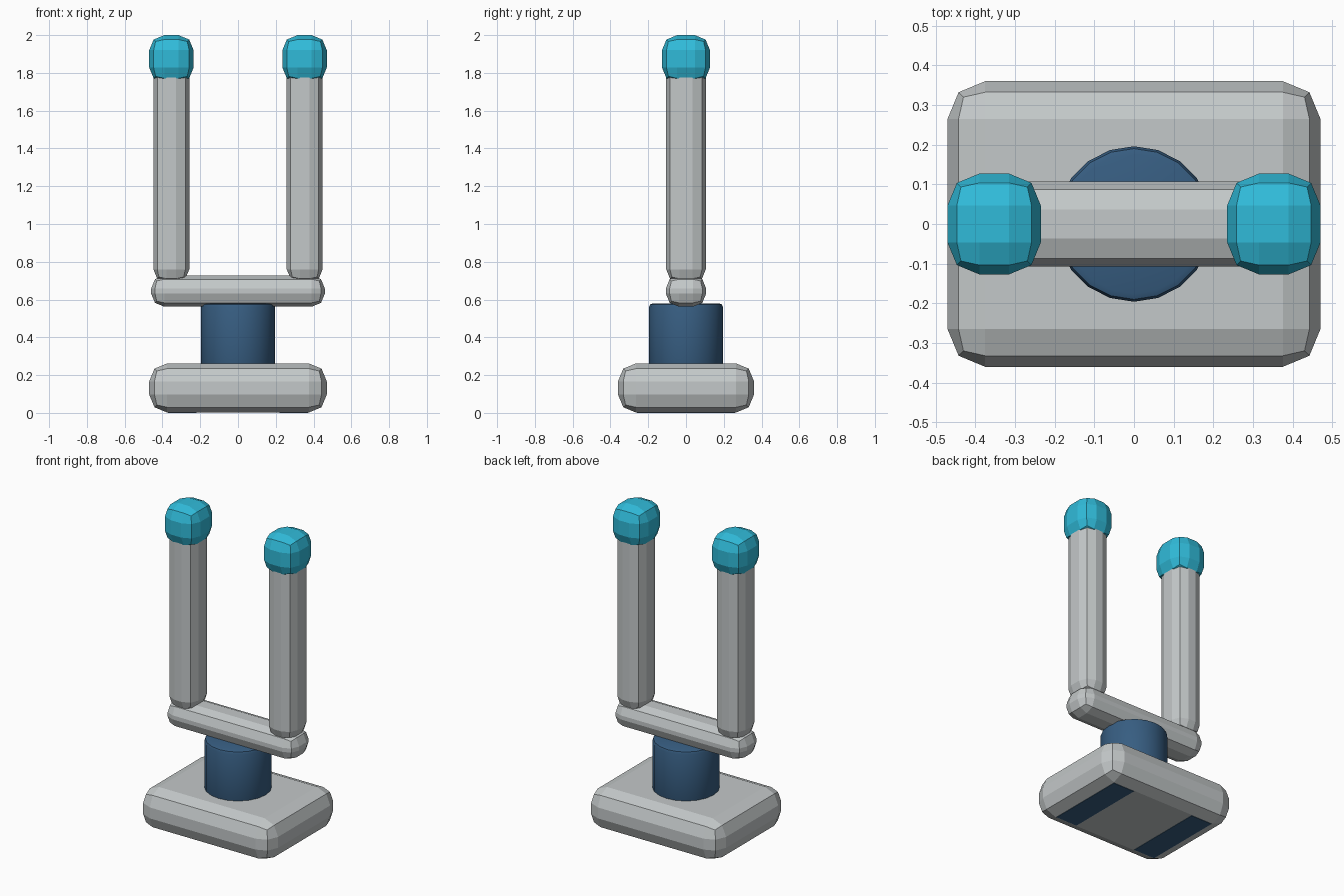
import bpy, math

if "Cube" in bpy.data.objects:
    bpy.data.objects.remove(bpy.data.objects["Cube"])


def material(name, rgb):
    m = bpy.data.materials.new(name)
    m.diffuse_color = (*rgb, 1)
    m.use_nodes = True
    m.node_tree.nodes["Principled BSDF"].inputs["Base Color"].default_value = m.diffuse_color
    return m


GREY = material("light grey", (0.55, 0.58, 0.585))
CYAN = material("cyan", (0.03, 0.50, 0.70))
NAVY = material("navy blue", (0.038, 0.11, 0.22))


def finish(ob, name, mat, bevel, segments):
    ob.name = name
    ob.data.materials.append(mat)
    if bevel:
        mod = ob.modifiers.new("rounding", 'BEVEL')
        mod.width = bevel
        mod.segments = segments
        mod.limit_method = 'ANGLE'
        mod.angle_limit = math.radians(40)
        bpy.ops.object.modifier_apply(modifier=mod.name)
    return ob


def box(name, x, y, z, mat, bevel=0.0):
    """Box from (min, max) ranges, with chunky two-step rounded edges."""
    bpy.ops.mesh.primitive_cube_add(
        size=1, location=[(a + b) / 2 for a, b in (x, y, z)])
    ob = bpy.context.object
    ob.scale = [b - a for a, b in (x, y, z)]
    bpy.ops.object.transform_apply(location=False, rotation=False, scale=True)
    return finish(ob, name, mat, bevel, 2)


# Base slab
box("base", (-0.47, 0.47), (-0.36, 0.36), (0.002, 0.262), GREY, 0.095)

# Round neck
bpy.ops.mesh.primitive_cylinder_add(
    vertices=20, radius=0.196, depth=0.375, location=(0, 0, 0.3925))
finish(bpy.context.object, "neck", NAVY, 0.02, 2)
bpy.ops.object.shade_smooth_by_angle(angle=math.radians(35))

# Crossbar carrying the two prongs
box("crossbar", (-0.46, 0.46), (-0.107, 0.107), (0.562, 0.728), GREY, 0.07)

for side, s in (("left", -1), ("right", 1)):
    def span(a, b):
        return tuple(sorted((s * a, s * b)))
    # Prong, rounded cap and pad under the base
    box(side + "_prong", span(0.258, 0.448), (-0.105, 0.105), (0.69, 1.85), GREY, 0.07)
    box(side + "_cap", span(0.235, 0.47), (-0.127, 0.127), (1.748, 2.0), CYAN, 0.08)
    box(side + "_foot_pad", span(0.22, 0.37), (-0.26, 0.26), (0.0, 0.006), NAVY)
